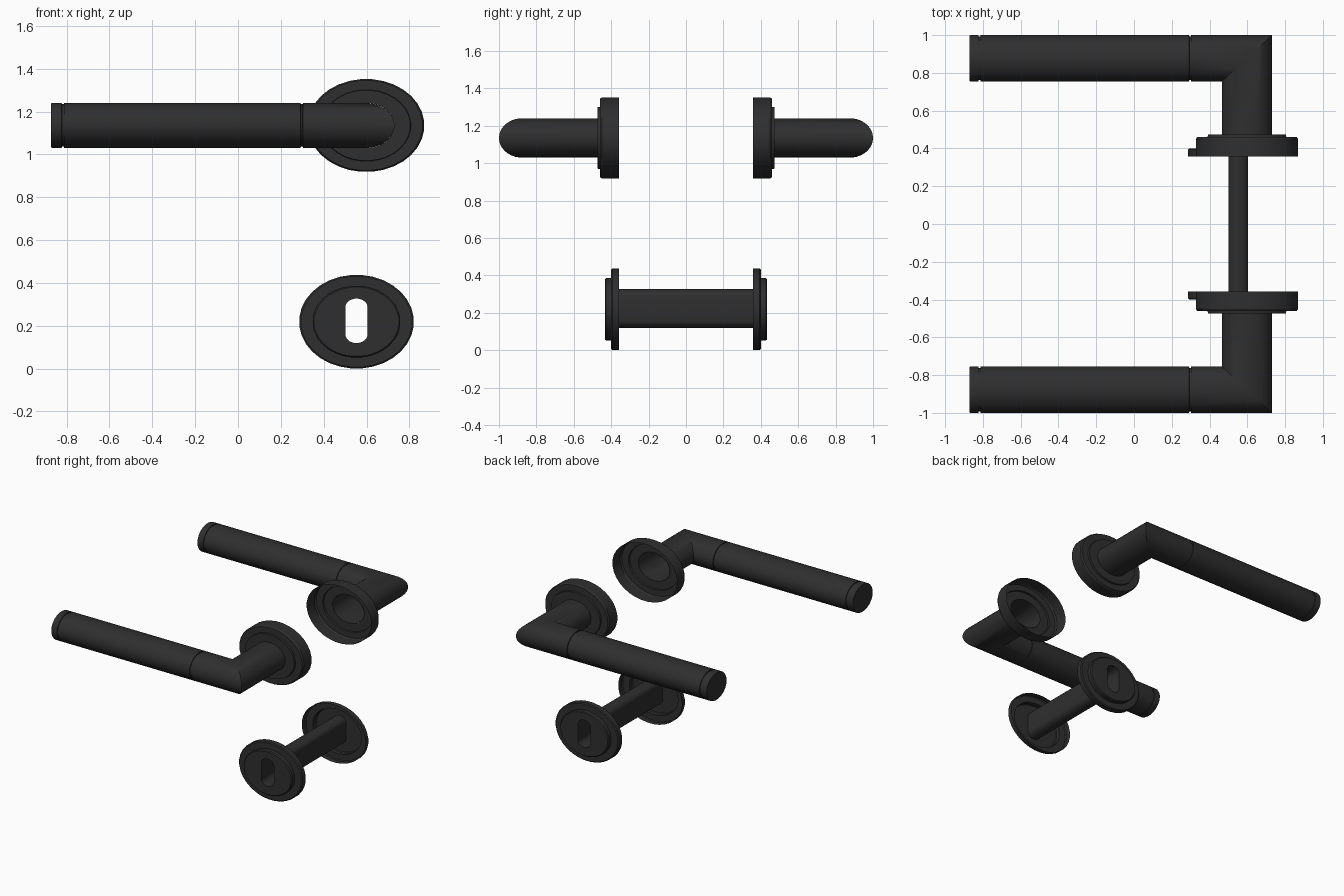
import bpy, bmesh, math

if "Cube" in bpy.data.objects:
    bpy.data.objects.remove(bpy.data.objects["Cube"])

N = 32
ANGLES = [(i + 0.5) * 2 * math.pi / N for i in range(N)]

mat = bpy.data.materials.new("dark_metal")
mat.diffuse_color = (0.028, 0.028, 0.028, 1)
mat.use_nodes = True
mat.node_tree.nodes["Principled BSDF"].inputs["Base Color"].default_value = mat.diffuse_color


def skin(name, rings, cap_start=False, mirror=True):
    """Join a list of equal-length point rings with quads."""
    bm = bmesh.new()
    loops = [[bm.verts.new(p) for p in ring] for ring in rings]
    for a, b in zip(loops, loops[1:]):
        for i in range(N):
            j = (i + 1) % N
            bm.faces.new((a[i], a[j], b[j], b[i]))
    if cap_start:
        bm.faces.new(loops[0])
    bmesh.ops.recalc_face_normals(bm, faces=bm.faces)
    me = bpy.data.meshes.new(name)
    bm.to_mesh(me)
    bm.free()
    me.materials.append(mat)
    ob = bpy.data.objects.new(name, me)
    bpy.context.collection.objects.link(ob)
    bpy.ops.object.select_all(action='DESELECT')
    ob.select_set(True)
    bpy.context.view_layer.objects.active = ob
    bpy.ops.object.shade_smooth_by_angle(angle=math.radians(30))
    if mirror:
        m = ob.modifiers.new("both_sides", 'MIRROR')
        m.use_axis = (False, True, False)
        m.use_mirror_merge = False
    return ob


def disc_ring(cx, cz, rx, rz, y, k):
    return [(cx + rx * k * math.cos(a), y, cz + rz * k * math.sin(a)) for a in ANGLES]


def slot_ring(cx, cz, y):
    return [(cx + 0.052 * math.cos(a), y,
             cz + math.copysign(0.062, math.sin(a)) + 0.042 * math.sin(a)) for a in ANGLES]


# Lever: grooved grip along x, mitred corner, neck along y
CX, CY, CZ = 0.598, 0.8775, 1.135
RX, RY, RZ = 0.1325, 0.1225, 0.105
grip = [(-0.872, 0.98), (-0.868, 1), (-0.823, 1), (-0.822, 0.95), (-0.813, 0.95), (-0.812, 1),
        (0.292, 1), (0.293, 0.95), (0.302, 0.95), (0.303, 1)]
rings = [[(x, CY + RY * k * math.cos(a), CZ + RZ * k * math.sin(a)) for a in ANGLES]
         for x, k in grip]
rings.append([(CX + RX * math.cos(a), CY + RY * math.cos(a), CZ + RZ * math.sin(a))
              for a in ANGLES])
rings.append(disc_ring(CX, CZ, RX, RZ, 0.47, 1))
skin("lever_handles", rings, cap_start=True)

# Handle rosettes: open-backed stepped shells
rose = [(0.358, 1), (0.45, 1), (0.461, 0.97), (0.461, 0.77), (0.474, 0.76), (0.474, 0.487)]
skin("handle_rosettes", [disc_ring(CX, CZ, 0.272, 0.217, y, k) for y, k in rose])

# Keyhole escutcheons: thinner stepped shells with a slot
KX, KZ = 0.553, 0.219
plate = [(0.358, 1), (0.394, 1), (0.4, 0.97), (0.4, 0.765), (0.427, 0.765), (0.434, 0.74)]
rings = [disc_ring(KX, KZ, 0.268, 0.219, y, k) for y, k in plate]
rings.append(slot_ring(KX, KZ + 0.004, 0.434))
skin("keyhole_escutcheons", rings)

# Slot-shaped tube joining the two escutcheons
skin("keyhole_tube", [slot_ring(KX, KZ + 0.004, y) for y in (-0.434, 0.434)], mirror=False)
